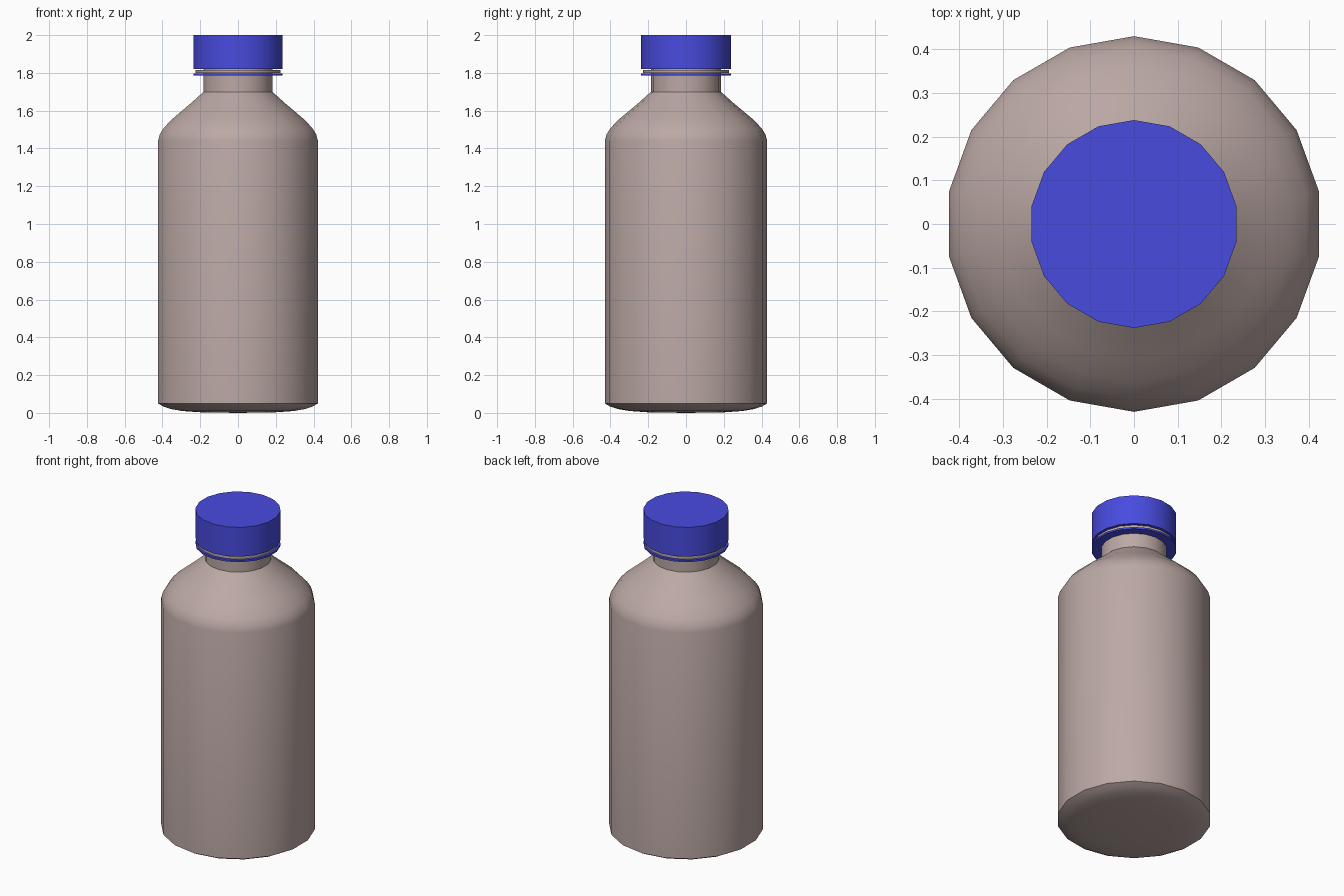
import bpy, math

if "Cube" in bpy.data.objects:
    bpy.data.objects.remove(bpy.data.objects["Cube"])

SIDES = 18


def material(name, rgb):
    m = bpy.data.materials.new(name)
    m.diffuse_color = (*rgb, 1)
    m.use_nodes = True
    m.node_tree.nodes["Principled BSDF"].inputs["Base Color"].default_value = m.diffuse_color
    return m


def lathe(name, profile, mat, closed=False):
    """Spin (radius, z) points around z; radius 0 gives a pole, closed joins last ring to first."""
    verts, rings, faces = [], [], []
    for r, z in profile:
        n = 1 if r == 0 else SIDES
        rings.append([len(verts) + i % n for i in range(SIDES)])
        for i in range(n):
            a = math.pi / 2 + math.tau * i / SIDES
            verts.append((r * math.cos(a), r * math.sin(a), z))
    pairs = list(zip(rings, rings[1:]))
    if closed:
        pairs.append((rings[-1], rings[0]))
    for lo, hi in pairs:
        for i in range(SIDES):
            j = (i + 1) % SIDES
            quad = [lo[i], lo[j], hi[j], hi[i]]
            faces.append(list(dict.fromkeys(quad)))
    me = bpy.data.meshes.new(name)
    me.from_pydata(verts, [], faces)
    me.materials.append(mat)
    ob = bpy.data.objects.new(name, me)
    bpy.context.collection.objects.link(ob)
    bpy.ops.object.select_all(action='DESELECT')
    ob.select_set(True)
    bpy.context.view_layer.objects.active = ob
    bpy.ops.object.shade_smooth_by_angle(angle=math.radians(30))
    return ob


tan = material("warm_taupe", (0.50, 0.395, 0.375))
blue = material("cap_blue", (0.065, 0.07, 0.74))

# Bottle: rounded base, straight body, sloping shoulder, neck and flange
lathe("bottle", [
    (0, 0), (0.20, 0.003), (0.30, 0.010), (0.36, 0.020), (0.40, 0.033), (0.43, 0.05),
    (0.43, 1.44), (0.42, 1.475), (0.40, 1.507), (0.36, 1.55), (0.31, 1.592),
    (0.25, 1.642), (0.185, 1.70),
    (0.185, 1.80), (0.228, 1.80), (0.228, 1.815), (0.185, 1.815),
    (0.185, 1.96), (0, 1.96)], tan)

# Screw cap
lathe("cap", [(0, 1.82), (0.238, 1.82), (0.238, 2.0), (0, 2.0)], blue)

# Thin seal ring under the flange
lathe("seal_ring", [(0.18, 1.786), (0.238, 1.786), (0.238, 1.797), (0.18, 1.797)], blue, closed=True)
